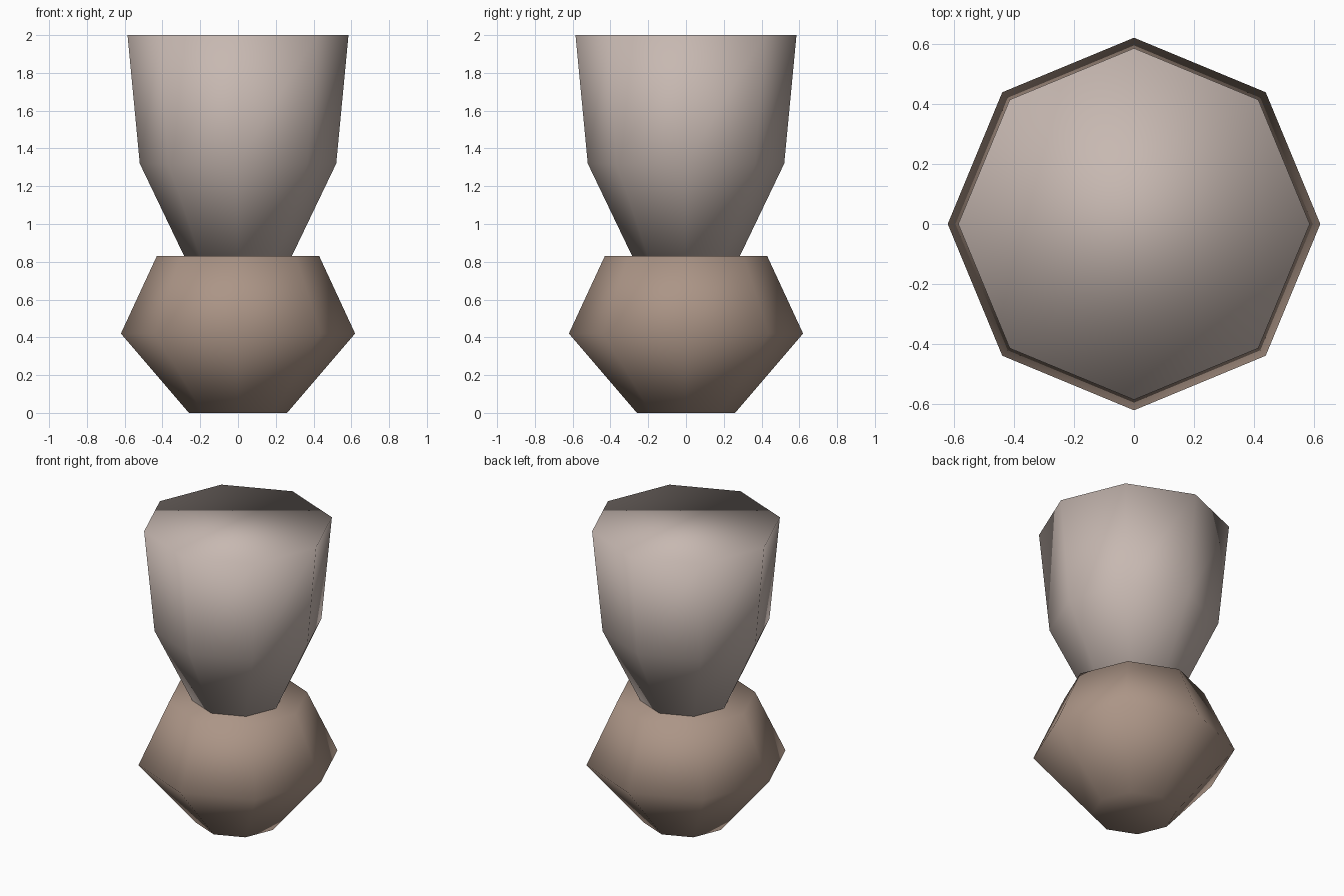
import bpy
import bmesh
from math import cos, sin, tau

SIDES = 8

cube = bpy.data.objects.get("Cube")
if cube:
    bpy.data.objects.remove(cube, do_unlink=True)


def make_material(name, rgb):
    mat = bpy.data.materials.new(name)
    mat.use_nodes = True
    colour = (*rgb, 1.0)
    mat.diffuse_color = colour
    mat.node_tree.nodes["Principled BSDF"].inputs["Base Color"].default_value = colour
    return mat


def turned_solid(name, profile, mat):
    """Closed eight-sided solid from (radius, height) pairs, bottom to top."""
    bm = bmesh.new()
    rings = [[bm.verts.new((r * cos(tau * i / SIDES), r * sin(tau * i / SIDES), z))
              for i in range(SIDES)] for r, z in profile]
    for low, high in zip(rings, rings[1:]):
        for i in range(SIDES):
            j = (i + 1) % SIDES
            bm.faces.new((low[i], low[j], high[j], high[i]))
    bm.faces.new(rings[0][::-1])
    bm.faces.new(rings[-1])
    for face in bm.faces:
        face.smooth = True
    mesh = bpy.data.meshes.new(name)
    bm.to_mesh(mesh)
    bm.free()
    mesh.materials.append(mat)
    obj = bpy.data.objects.new(name, mesh)
    bpy.context.collection.objects.link(obj)
    return obj


# Bulging lower body
turned_solid("lower_body", [(0.26, 0), (0.62, 0.42), (0.43, 0.83)],
             make_material("warm brown", (0.41, 0.30, 0.24)))

# Tall flared upper body standing on it
turned_solid("upper_body", [(0.285, 0.83), (0.52, 1.32), (0.585, 2.0)],
             make_material("pale stone", (0.57, 0.48, 0.44)))
